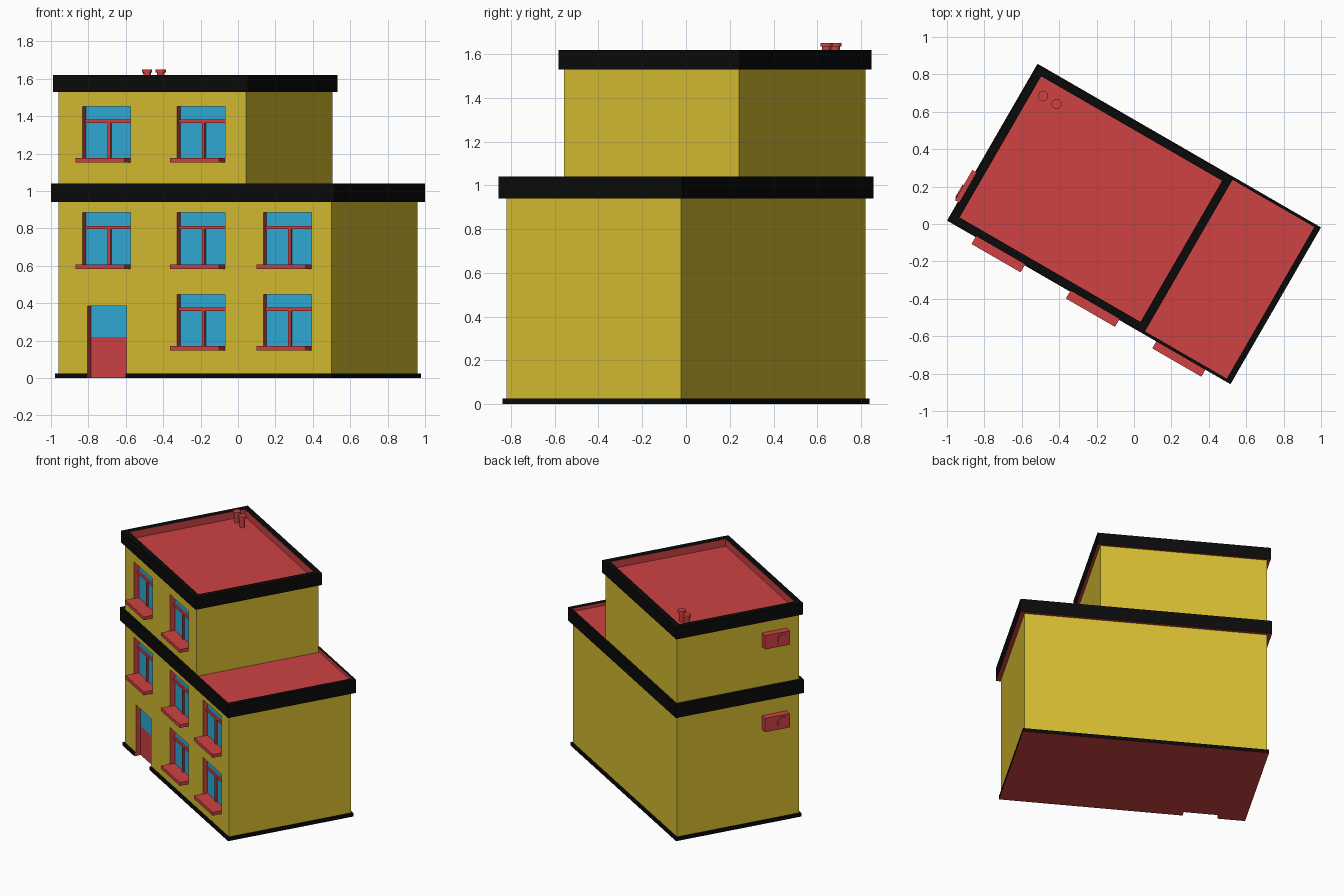
import bpy, bmesh, math
from mathutils import Matrix

if "Cube" in bpy.data.objects:
    bpy.data.objects.remove(bpy.data.objects["Cube"])

ANGLE = math.radians(-30)          # whole house is turned on the ground


def mat(name, rgb):
    m = bpy.data.materials.new(name)
    m.diffuse_color = (*rgb, 1)
    m.use_nodes = True
    m.node_tree.nodes["Principled BSDF"].inputs["Base Color"].default_value = m.diffuse_color
    return m


YELLOW = mat("yellow_wall", (0.68, 0.51, 0.030))
RED = mat("red_trim", (0.62, 0.055, 0.057))
BLUE = mat("blue_glass", (0.029, 0.41, 0.68))
BLACK = mat("black_band", (0.003, 0.003, 0.003))


def finish(name, bm, mats):
    bmesh.ops.recalc_face_normals(bm, faces=bm.faces)
    me = bpy.data.meshes.new(name)
    bm.to_mesh(me)
    bm.free()
    ob = bpy.data.objects.new(name, me)
    for m in mats:
        me.materials.append(m)
    ob.rotation_euler.z = ANGLE
    bpy.context.collection.objects.link(ob)
    return ob


def add_box(bm, u0, u1, v0, v1, z0, z1, index=0):
    m = Matrix.Translation(((u0 + u1) / 2, (v0 + v1) / 2, (z0 + z1) / 2)) \
        @ Matrix.Diagonal((u1 - u0, v1 - v0, z1 - z0, 1))
    verts = bmesh.ops.create_cube(bm, size=1, matrix=m)["verts"]
    for f in {f for v in verts for f in v.link_faces}:
        f.material_index = index


def box(name, dims, mats):
    bm = bmesh.new()
    add_box(bm, *dims)
    return finish(name, bm, mats)


def parapet(name, outer, inner, z0, z1, floor):
    """Black band with a sunken red roof; rectangles are (u0, u1, v)."""
    bm = bmesh.new()
    loops = []
    for (u0, u1, v), z in ((outer, z0), (outer, z1), (inner, z1), (inner, floor)):
        loops.append([bm.verts.new(c) for c in
                      ((u0, -v, z), (u1, -v, z), (u1, v, z), (u0, v, z))])
    for k in range(3):
        for i in range(4):
            j = (i + 1) % 4
            f = bm.faces.new((loops[k][i], loops[k][j], loops[k + 1][j], loops[k + 1][i]))
            f.material_index = 0 if k < 2 else 1
    for lp in (loops[0], loops[3]):
        bm.faces.new(lp).material_index = 1
    return finish(name, bm, [BLACK, RED])


# Main dimensions
U, V, UP = 0.843, 0.461, 0.316
BACK = -V + 0.042                  # back of the window recesses
GLASS = -V + 0.035
WIN_W, WIN_H = 0.297, 0.277
COLS = (-0.693, -0.110, 0.423)
windows = [(COLS[0], 1.175), (COLS[1], 1.175),
           (COLS[0], 0.607), (COLS[1], 0.607), (COLS[2], 0.607),
           (COLS[1], 0.170), (COLS[2], 0.170)]
D0, D1, DH = -0.663, -0.421, 0.385  # door

# Walls and plinth
lower = box("lower_walls", (-U, U, -V, V, 0.01, 0.95), [YELLOW, RED])
upper = box("upper_walls", (-U, UP, -V, V, 0.95, 1.55), [YELLOW, RED])
plinth = box("plinth", (-U - .013, U + .013, -V - .013, V + .013, 0, 0.025), [BLACK, RED])
for f in plinth.data.polygons:
    if f.normal.z < -0.5:
        f.material_index = 1

# Recesses for windows and door
bm = bmesh.new()
for u, z in windows:
    add_box(bm, u, u + WIN_W, -0.6, BACK, z, z + WIN_H, 1)
add_box(bm, D0, D1, -0.6, BACK, -0.1, DH, 1)
cutter = finish("recess_cutter", bm, [YELLOW, RED])
cutter.hide_render = True
cutter.display_type = 'WIRE'
for ob in (lower, upper, plinth):
    md = ob.modifiers.new("recesses", 'BOOLEAN')
    md.operation = 'DIFFERENCE'
    md.solver = 'EXACT'
    md.object = cutter

# Windows: glass, transom, mullion and sill
for n, (u, z) in enumerate(windows, 1):
    box(f"window_glass_{n}", (u, u + WIN_W, GLASS, BACK + .001, z, z + WIN_H), [BLUE])
    bm = bmesh.new()
    mid, tz = u + WIN_W / 2, z + WIN_H - 0.088
    add_box(bm, u, u + WIN_W, GLASS - .012, BACK, tz, tz + 0.018)
    add_box(bm, mid - .009, mid + .009, GLASS - .012, BACK, z, tz)
    finish(f"window_bars_{n}", bm, [RED])
    box(f"window_sill_{n}", (u - .006, u + WIN_W, -0.527, BACK, z - 0.024, z + .001), [RED])

# Door with a glazed top
box("door_panel", (D0, D1, GLASS, BACK + .001, 0, 0.22), [RED])
box("door_glass", (D0, D1, GLASS, BACK + .001, 0.22, DH), [BLUE])

# Roof bands
parapet("lower_roof", (-.875, .875, .484), (-.85, .843, .468), 0.94, 1.04, 1.015)
parapet("upper_roof", (-.867, .338, .478), (-.825, .292, .436), 1.53, 1.62, 1.565)

# Roof vents
for n, u in enumerate((-0.763, -0.679), 1):
    bm = bmesh.new()
    for r1, r2, z0, z1 in ((.017, .021, 1.56, 1.635), (.028, .028, 1.634, 1.65)):
        bmesh.ops.create_cone(bm, cap_ends=True, segments=14, radius1=r1, radius2=r2,
                              depth=z1 - z0,
                              matrix=Matrix.Translation((u, 0.349, (z0 + z1) / 2)))
    finish(f"roof_vent_{n}", bm, [RED])

# Air conditioner boxes with a fan disc on the end wall
for n, z in enumerate((0.71, 1.335), 1):
    bm = bmesh.new()
    add_box(bm, -U - .05, -U + .01, -0.368, -0.182, z, z + 0.105)
    bmesh.ops.create_cone(bm, cap_ends=True, segments=20, radius1=.04, radius2=.04, depth=.012,
                          matrix=Matrix.Translation((-U - .05, -0.315, z + 0.0525))
                          @ Matrix.Rotation(math.pi / 2, 4, 'Y'))
    finish(f"air_conditioner_{n}", bm, [RED])
